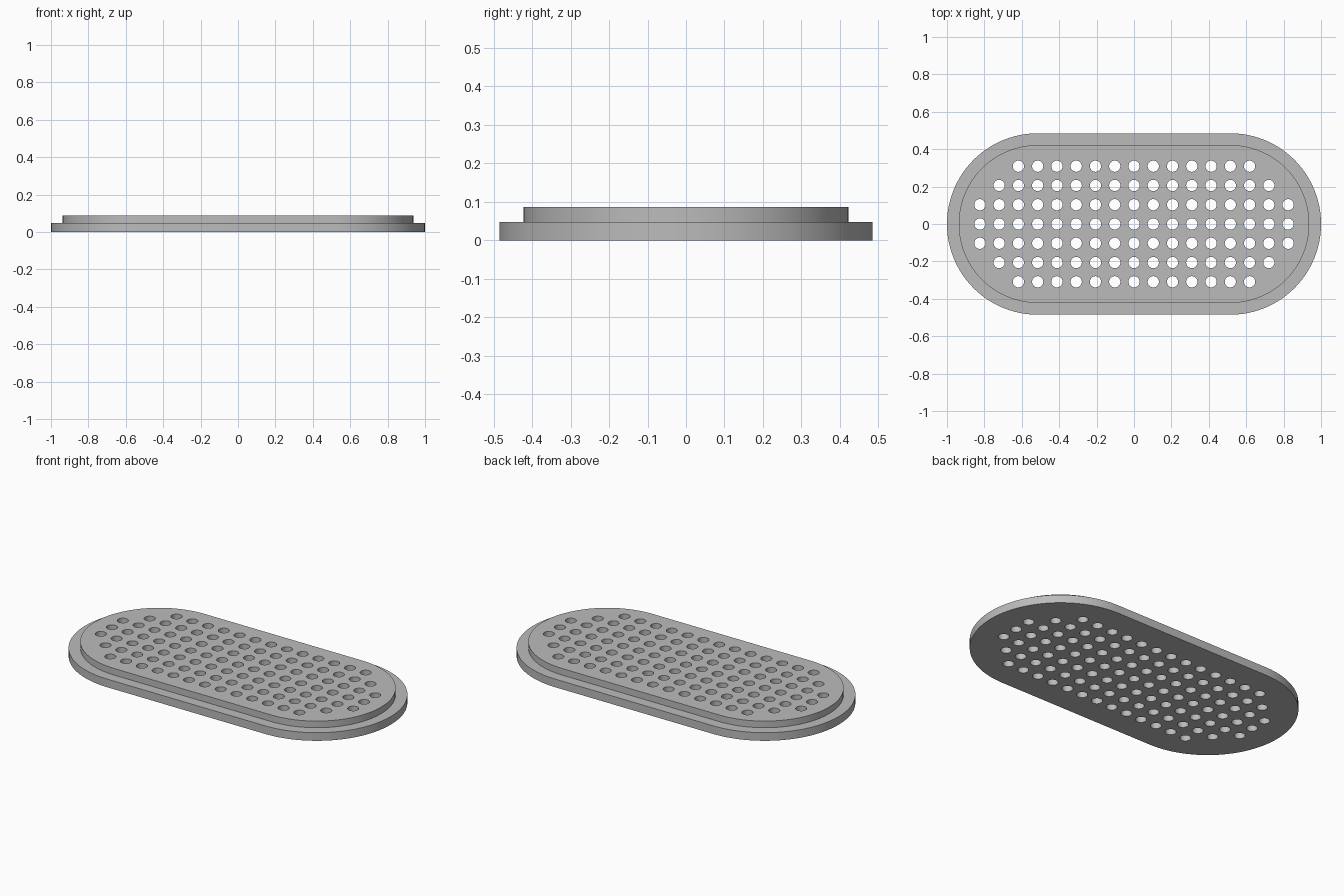
import bpy
import bmesh
from math import sin, cos, pi, radians

HALF_LENGTH, HALF_WIDTH = 1.0, 0.485
STEP_INSET, STEP_Z, TOP_Z = 0.063, 0.048, 0.087
PITCH, HOLE_RADIUS = 0.103, 0.03
ARC_STEPS = 48

cube = bpy.data.objects.get("Cube")
if cube:
    bpy.data.objects.remove(cube, do_unlink=True)

grey = bpy.data.materials.new("plain grey")
grey.use_nodes = True
colour = (0.5, 0.5, 0.5, 1)
grey.diffuse_color = colour
grey.node_tree.nodes["Principled BSDF"].inputs["Base Color"].default_value = colour


def make_object(name, bm):
    bmesh.ops.recalc_face_normals(bm, faces=bm.faces)
    mesh = bpy.data.meshes.new(name)
    bm.to_mesh(mesh)
    bm.free()
    mesh.materials.append(grey)
    obj = bpy.data.objects.new(name, mesh)
    bpy.context.collection.objects.link(obj)
    return obj


def ring(bm, inset, z):
    """Rounded-end outline, drawn counter-clockwise."""
    radius = HALF_WIDTH - inset
    centre = HALF_LENGTH - HALF_WIDTH
    verts = []
    for side in (1, -1):
        for i in range(ARC_STEPS + 1):
            a = -pi / 2 + pi * i / ARC_STEPS
            verts.append(bm.verts.new((side * (centre + radius * cos(a)),
                                       side * radius * sin(a), z)))
    return verts


# Stepped plate: wide flange below, narrower raised deck above
bm = bmesh.new()
rings = [ring(bm, 0, 0), ring(bm, 0, STEP_Z),
         ring(bm, STEP_INSET, STEP_Z), ring(bm, STEP_INSET, TOP_Z)]
for low, high in zip(rings, rings[1:]):
    for i in range(len(low)):
        j = (i + 1) % len(low)
        bm.faces.new((low[i], low[j], high[j], high[i]))
bm.faces.new(rings[0][::-1])
bm.faces.new(rings[-1])
plate = make_object("perforated_plate", bm)

# Drill pins: the outer rows are shorter to follow the rounded ends
bm = bmesh.new()
for row in range(-3, 4):
    reach = 9 - max(1, abs(row))
    for col in range(-reach, reach + 1):
        pin = bmesh.ops.create_cone(bm, cap_ends=True, segments=32, depth=0.3,
                                    radius1=HOLE_RADIUS, radius2=HOLE_RADIUS)
        bmesh.ops.translate(bm, verts=pin["verts"], vec=(col * PITCH, row * PITCH, 0.04))
pins = make_object("drill_pins", bm)
pins.hide_render = True

# Cut the through holes, then discard the pins
bpy.ops.object.select_all(action='DESELECT')
bpy.context.view_layer.objects.active = plate
plate.select_set(True)
cut = plate.modifiers.new("holes", 'BOOLEAN')
cut.operation = 'DIFFERENCE'
cut.solver = 'EXACT'
cut.object = pins
bpy.ops.object.modifier_apply(modifier=cut.name)
bpy.data.objects.remove(pins, do_unlink=True)
bpy.ops.object.shade_smooth_by_angle(angle=radians(30))
